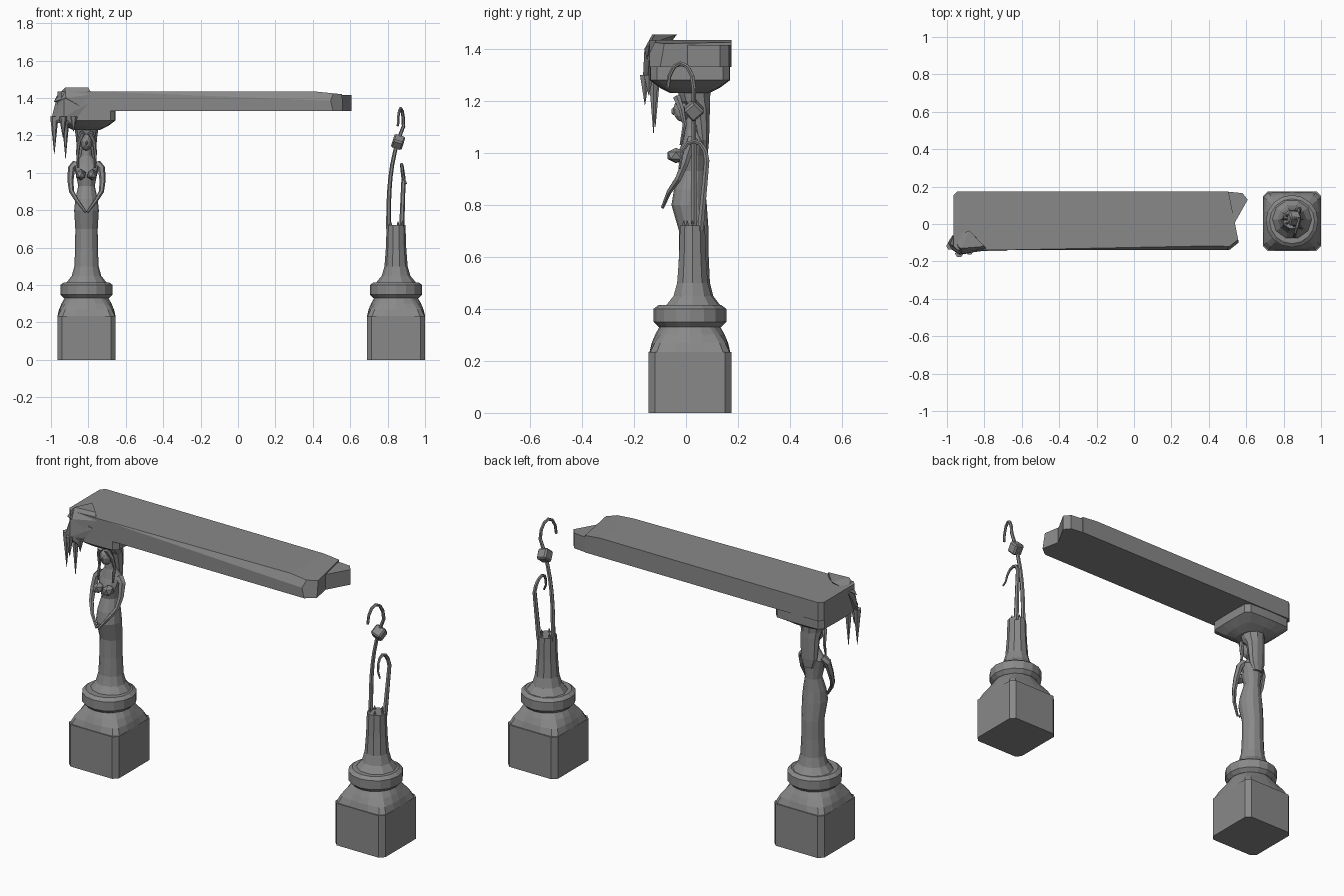
import bpy, bmesh
from math import sin, cos, pi, radians, exp
from mathutils import Matrix, Vector

cube = bpy.data.objects.get("Cube")
if cube:
    bpy.data.objects.remove(cube)

GREY = (.25, .25, .25, 1)
stone = bpy.data.materials.new("grey stone")
stone.use_nodes = True
stone.diffuse_color = GREY
stone.node_tree.nodes["Principled BSDF"].inputs["Base Color"].default_value = GREY

FIGURE_X, STUMP_X, MIDDLE_Y = -.81, .845, .015
HALF_WIDTH, HALF_DEPTH = .155, .16
BLOCK_TOP, RING_BOTTOM, SHAFT_BOTTOM = .235, .33, .41
BEAM_BOTTOM, BEAM_TOP = 1.33, 1.435


def finish(name, bm):
    bmesh.ops.recalc_face_normals(bm, faces=bm.faces)
    mesh = bpy.data.meshes.new(name)
    bm.to_mesh(mesh)
    bm.free()
    mesh.materials.append(stone)
    ob = bpy.data.objects.new(name, mesh)
    bpy.context.collection.objects.link(ob)
    return ob


def skin(name, rings):
    """Join equal rings of points into a closed solid."""
    bm = bmesh.new()
    loops = [[bm.verts.new(point) for point in ring] for ring in rings]
    count = len(loops[0])
    for lower, upper in zip(loops, loops[1:]):
        for i in range(count):
            j = (i + 1) % count
            bm.faces.new((lower[i], lower[j], upper[j], upper[i]))
    bm.faces.new(loops[0][::-1])
    bm.faces.new(loops[-1])
    return finish(name, bm)


def loft(name, x, sections, sides=12):
    """Stack ovals given as height, centre y, half width, half depth."""
    angles = [2 * pi * i / sides for i in range(sides)]
    return skin(name, [[(x + width * cos(a), y + depth * sin(a), z) for a in angles]
                       for z, y, width, depth in sections])


def squarish(x, z, half, roundness):
    """Chamfered square ring that blends towards a circle."""
    ring = []
    for quarter in range(4):
        for degrees in (0, 20, 40, 50, 70):
            a = radians(quarter * 90 + degrees)
            square = half / max(abs(cos(a)), abs(sin(a)))
            radius = square + (half - square) * roundness
            ring.append((x + radius * cos(a), MIDDLE_Y + radius * sin(a), z))
    return ring


def block(low, high, chamfer):
    """Box with chamfered upright edges."""
    low, high = Vector(low), Vector(high)
    bm = bmesh.new()
    bmesh.ops.create_cube(bm, size=1)
    bm.transform(Matrix.Translation((low + high) / 2) @ Matrix.Diagonal((*(high - low), 1)))
    upright = [e for e in bm.edges if abs(e.verts[0].co.z - e.verts[1].co.z) > chamfer]
    bmesh.ops.bevel(bm, geom=upright, offset=chamfer, segments=1, affect='EDGES')
    return bm


def slice_off(bm, point, normal):
    """Break away everything beyond a plane and close the cut."""
    cut = bmesh.ops.bisect_plane(bm, geom=bm.verts[:] + bm.edges[:] + bm.faces[:],
                                 plane_co=point, plane_no=normal, clear_outer=True)
    edges = [g for g in cut["geom_cut"] if isinstance(g, bmesh.types.BMEdge)]
    bmesh.ops.edgeloop_fill(bm, edges=edges)


def blob(name, centre, scale, detail=1):
    bm = bmesh.new()
    bmesh.ops.create_icosphere(bm, subdivisions=detail, radius=1)
    bm.transform(Matrix.Translation(centre) @ Matrix.Diagonal((*scale, 1)))
    return finish(name, bm)


def hull(name, points):
    bm = bmesh.new()
    for point in points:
        bm.verts.new(point)
    bmesh.ops.convex_hull(bm, input=bm.verts)
    loose = [v for v in bm.verts if not v.link_faces]
    bmesh.ops.delete(bm, geom=loose, context='VERTS')
    return finish(name, bm)


def rod(name, path, start, end):
    """Six-sided rod that tapers evenly along the path."""
    path = [Vector(point) for point in path]
    last = len(path) - 1
    across = Vector((1, 0, 0))
    rings = []
    for i, point in enumerate(path):
        along = (path[min(i + 1, last)] - path[max(i - 1, 0)]).normalized()
        across = (across - along * across.dot(along)).normalized()
        other = along.cross(across)
        radius = start + (end - start) * i / last
        rings.append([point + radius * (across * cos(k * pi / 3) + other * sin(k * pi / 3))
                      for k in range(6)])
    return skin(name, rings)


def steps(count):
    return [i / count for i in range(count + 1)]


def flare(z):
    """Shaft radius, spreading out at the foot."""
    return .06 + .05 * exp((SHAFT_BOTTOM - z) / .04)


# Pedestals: chamfered block, rounded shoulder and moulded ring
for side, x in (("right", FIGURE_X), ("left", STUMP_X)):
    finish(side + "_pedestal", block((x - HALF_WIDTH, MIDDLE_Y - HALF_DEPTH, 0),
                                     (x + HALF_WIDTH, MIDDLE_Y + HALF_DEPTH, BLOCK_TOP), .025))
    skin(side + "_shoulder", [squarish(x, BLOCK_TOP + .1 * t, HALF_WIDTH - .04 * t ** 1.5,
                                       max(t, .1)) for t in steps(3)])
    loft(side + "_ring_moulding", x, [
        (RING_BOTTOM + rise, MIDDLE_Y, radius, radius)
        for rise, radius in ((0, .12), (.02, .14), (.07, .14), (.085, .12))], 16)

# Broken stump with a jagged top
loft("broken_stump", STUMP_X, [
    (z, MIDDLE_Y + .01, flare(z) * (1.2 - z / 2), flare(z) * (1.2 - z / 2))
    for z in (SHAFT_BOTTOM, .45, .5, .6, .72)], 10)
for i in range(5):
    a = 2 * pi * i / 5
    rod(f"stump_splinter_{i}", [
        (STUMP_X + .035 * cos(a), .025 + .035 * sin(a), z) for z in (.69, .74)], .016, .002)

# Bent metal rods and bead
rise = [(STUMP_X - .04 + .08 * t ** 3, .03, .7 + .55 * t) for t in steps(8)]
hook = [(.87 + .015 * cos(pi * t), -.02 + .05 * cos(pi * t), 1.25 + .095 * sin(pi * t))
        for t in steps(6)]
rod("tall_hooked_rod", rise + hook[1:], .013, .007)
rise = [(.875 + .01 * t, .055 + .025 * t, .7 + .27 * t) for t in steps(3)]
hook = [(.885 - .01 * sin(pi * t), .03 + .05 * cos(pi * t), .97 + .075 * sin(pi * t))
        for t in steps(6)]
rod("short_hooked_rod", rise + hook[1:] + [(.9, -.025, .94)], .014, .005)
bm = bmesh.new()
bmesh.ops.create_cube(bm, size=.06)
bmesh.ops.bevel(bm, geom=bm.edges[:], offset=.008, segments=1, affect='EDGES')
bm.transform(Matrix.Translation((.856, .03, 1.165)) @ Matrix.Rotation(radians(18), 4, 'Y')
             @ Matrix.Rotation(radians(42), 4, 'X'))
finish("rod_bead", bm)

# Carved figure: flared skirt, torso, head and hair
skirt = [(z, .03, flare(z), flare(z) * .95) for z in (SHAFT_BOTTOM, .45, .5, .6, .7)]
torso = [(.8, .012, .066, .068), (.86, .014, .06, .06), (.93, .024, .044, .046),
         (.99, .02, .056, .054), (1.04, .03, .072, .045), (1.09, .025, .03, .03),
         (1.15, .02, .022, .022)]
loft("figure_body", FIGURE_X, skirt + torso)
blob("figure_head", (FIGURE_X, -.012, 1.165), (.032, .038, .047), 2)
blob("figure_nose", (FIGURE_X, -.048, 1.16), (.006, .01, .015))
loft("figure_hair", FIGURE_X, [
    (1, .07, .03, .015), (1.05, .065, .05, .025), (1.17, .052, .055, .042),
    (1.2, .035, .058, .06), (1.245, .03, .065, .068)], 10)

# Mirrored arms, bust and hair locks
for side, s in (("right", -1), ("left", 1)):
    arm = [(.055, .025, 1.05), (.08, .015, 1.025), (.086, -.005, .96), (.08, -.03, .9),
           (.05, -.065, .85), (.006, -.09, .79)]
    rod(side + "_arm", [(FIGURE_X + s * out, y, z) for out, y, z in arm], .023, .007)
    blob(side + "_bust", (FIGURE_X + s * .03, -.038, .99), (.03, .038, .03))
    lock = [(.02, -.035, 1.215), (.04, -.018, 1.17), (.047, -.005, 1.11), (.046, -.02, 1.03)]
    rod(side + "_hair_lock", [(FIGURE_X + s * out, y, z) for out, y, z in lock], .016, .005)

# Capital under the beam
skin("capital", [squarish(FIGURE_X, BEAM_BOTTOM - drop, half, roundness)
                 for drop, half, roundness in ((.1, .075, .8), (.08, .115, .4),
                                               (.05, HALF_WIDTH, .1), (0, HALF_WIDTH, .1))])

# Beam: worn front edge, sagging tip, ragged end and chipped corner
bm = block((-.965, -.14, BEAM_BOTTOM), (.6, .175, BEAM_TOP), .022)
for point, normal in (((0, -.13, 1.425), (.02, -1, .5)), ((.41, 0, BEAM_TOP), (.1, 0, 1)),
                      ((.54, 0, BEAM_TOP), (1, .2, 0)), ((.52, -.11, BEAM_TOP), (.8, -1, .2))):
    slice_off(bm, point, normal)
finish("beam", bm)
hull("broken_beam_end", [
    (x, y, z) for x, y in ((.5, 0), (.535, 0), (.608, .13), (.58, .165), (.48, .175))
    for z in (BEAM_BOTTOM, BEAM_TOP - .02)])

# Frozen lump on the beam corner with hanging spikes
hull("corner_lump", [
    (-.925, -.13, 1.455), (-.88, -.035, 1.455), (-.8, -.12, 1.455), (-.78, -.14, 1.42),
    (-.97, -.07, 1.41), (-.985, -.11, 1.38), (-.92, -.16, 1.4), (-.85, -.15, 1.36)])
hull("corner_drape", [
    (-.97, -.06, 1.4), (-.995, -.1, 1.3), (-.985, -.13, 1.27), (-.93, -.165, 1.3),
    (-.89, -.15, 1.26), (-.8, -.14, 1.37), (-.93, -.16, 1.4)])
for name, x, y, tip in (("outer", -.982, -.118, 1.1), ("long", -.922, -.125, 1.075),
                        ("front", -.935, -.158, 1.185), ("short", -.88, -.143, 1.22)):
    rod(name + "_hanging_spike", [(x, y, tip + (1.3 - tip) * t) for t in steps(2)], .001, .022)
